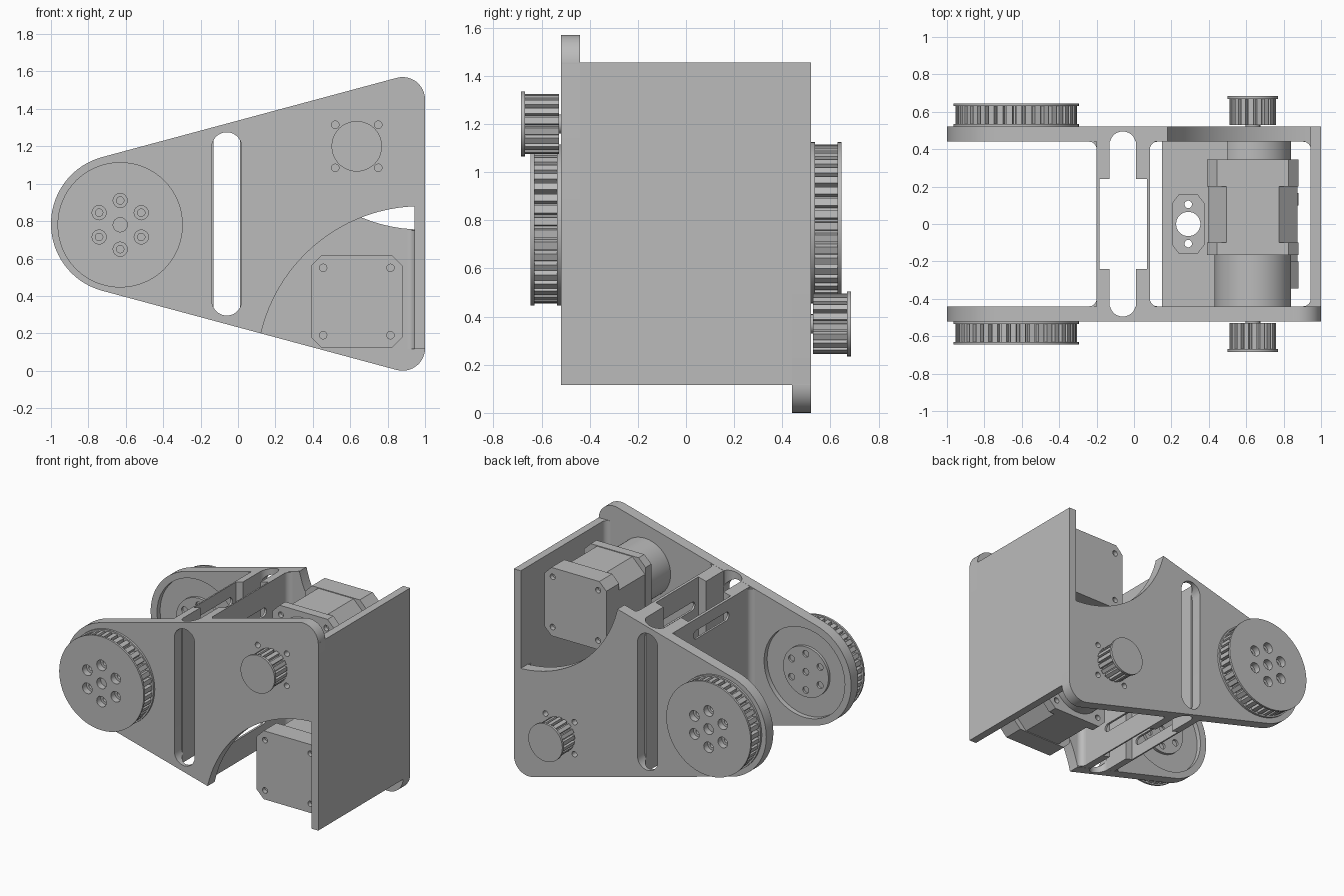
import bpy
import bmesh
from math import cos, sin, pi, radians
from mathutils import Matrix, Vector

if "Cube" in bpy.data.objects:
    bpy.data.objects.remove(bpy.data.objects["Cube"])

MID = 0.785                # height of the half-turn symmetry axis
IN, OUT = 0.44, 0.52       # inner and outer faces of the side plates
HUB = (-0.63, 0.78)
MOTOR = (0.635, 1.2)

grey = bpy.data.materials.new("machined_grey")
grey.use_nodes = True
grey.diffuse_color = (0.5, 0.5, 0.5, 1)
grey.node_tree.nodes["Principled BSDF"].inputs["Base Color"].default_value = (0.5, 0.5, 0.5, 1)


def prism(name, pts, a, b, axis="y"):
    """Extrude a 2D profile from a to b along an axis."""
    place = {"x": lambda u, v, t: (t, u, v),
             "y": lambda u, v, t: (u, t, v),
             "z": lambda u, v, t: (u, v, t)}[axis]
    bm = bmesh.new()
    low = [bm.verts.new(place(u, v, a)) for u, v in pts]
    high = [bm.verts.new(place(u, v, b)) for u, v in pts]
    bm.faces.new(low)
    bm.faces.new(high[::-1])
    for i in range(len(pts)):
        j = (i + 1) % len(pts)
        bm.faces.new((low[i], high[i], high[j], low[j]))
    bmesh.ops.recalc_face_normals(bm, faces=bm.faces)
    me = bpy.data.meshes.new(name)
    bm.to_mesh(me)
    bm.free()
    me.materials.append(grey)
    ob = bpy.data.objects.new(name, me)
    bpy.context.collection.objects.link(ob)
    return ob


def arc(c, r, start, end, n):
    return [(c[0] + r * cos(radians(start + (end - start) * i / n)),
             c[1] + r * sin(radians(start + (end - start) * i / n))) for i in range(n + 1)]


def circle(c, r, n=32):
    return arc(c, r, 0, 360, n)[:-1]


def rect(u0, u1, v0, v1):
    return [(u0, v0), (u1, v0), (u1, v1), (u0, v1)]


def slot(c, r, half):
    """Upright slot with round ends; half is its half length."""
    return (arc((c[0], c[1] + half - r), r, 0, 180, 14)
            + arc((c[0], c[1] - half + r), r, 180, 360, 14))


def cham(c, s, k):
    """Square with cut corners."""
    x, z = c
    return [(x + a, z + b) for a, b in ((s, k - s), (s, s - k), (s - k, s), (k - s, s),
                                        (-s, s - k), (-s, k - s), (k - s, -s), (s - k, -s))]


def ring(c, r, n, start=0):
    return [(c[0] + r * cos(radians(start + 360 * i / n)),
             c[1] + r * sin(radians(start + 360 * i / n))) for i in range(n)]


def corners(c, d):
    return [(c[0] + sx * d, c[1] + sz * d) for sx in (-1, 1) for sz in (-1, 1)]


def cut(ob, cutters):
    for c in cutters:
        mod = ob.modifiers.new("cut", "BOOLEAN")
        mod.operation = "DIFFERENCE"
        mod.solver = "EXACT"
        mod.object = c
    bpy.context.view_layer.update()
    new = bpy.data.meshes.new_from_object(ob.evaluated_get(bpy.context.evaluated_depsgraph_get()))
    ob.modifiers.clear()
    ob.data = new
    for c in cutters:
        bpy.data.objects.remove(c)
    return ob


def holes(pts, r, a, b, axis="y"):
    return [prism("hole", circle(p, r, 16), a, b, axis) for p in pts]


def toothed(c, r, depth, n):
    """Belt pulley outline with narrow grooves."""
    pts = []
    for i in range(n):
        for f, rad in ((0, r), (0.6, r), (0.7, r - depth), (0.9, r - depth)):
            t = 2 * pi * (i + f) / n
            pts.append((c[0] + rad * cos(t), c[1] + rad * sin(t)))
    return pts


def half(side, scoop_z, scoop_r):
    """One side plate with its pulleys and motor, built on the front side."""
    made = []

    def add(name, *args):
        made.append(prism(side + "_" + name, *args))
        return made[-1]

    # Side plate: tapered outline, scooped corner, long slot, hub pocket
    outline = (arc((HUB[0], MID), 0.37, 105, 255, 40)
               + arc((0.88, 0.12), 0.12, 255, 360, 12)
               + arc((0.88, 1.45), 0.12, 0, 105, 12))
    plate = add("plate", outline, -OUT, -IN)
    cut(plate, [prism("scoop", circle((0.98, scoop_z), scoop_r, 96), -1, 0),
                prism("slot", slot((-0.06, MID), 0.08, 0.49), -1, 0),
                prism("groove", slot((-0.06, 0), 0.07, 0.495), -1, 3, "z"),
                prism("pocket", circle(HUB, 0.32, 48), -0.475, 0)]
        + holes(corners(MOTOR, 0.115), 0.02, -1, 0))
    cut(add("hub", circle(HUB, 0.18, 40), -0.48, -0.455),
        holes(ring(HUB, 0.13, 6, 30) + [HUB], 0.024, -0.47, 0))

    # Large belt pulley with flanges and counterbored bolt circle
    add("pulley_teeth", toothed(HUB, 0.325, 0.025, 40), -0.63, -0.53)
    add("pulley_inner_flange", circle(HUB, 0.335, 64), -0.535, -OUT)
    face = add("pulley_outer_flange", circle(HUB, 0.335, 64), -0.645, -0.63)
    bolts = ring(HUB, 0.13, 6, 30)
    cut(face, holes(bolts + [HUB], 0.038, -1, 0))
    cut(made[-3], holes(bolts + [HUB], 0.038, -1, -0.6) + holes(bolts, 0.02, -0.61, -0.56))

    # Motor pinion
    add("pinion_shaft", circle(MOTOR, 0.04, 20), -0.6, -0.42)
    add("pinion_teeth", toothed(MOTOR, 0.125, 0.02, 18), -0.67, -0.528)
    add("pinion_flange", circle(MOTOR, 0.135, 40), -0.685, -0.668)

    # Geared motor: gearbox, end caps and narrower core
    add("gearbox", circle(MOTOR, 0.205, 48), -IN, -0.15)
    add("motor_core", cham(MOTOR, 0.24, 0.1), -0.12, 0.22)
    for name, a, b in (("front_cap", -0.165, -0.1), ("rear_cap", 0.2, 0.345)):
        cap = add("motor_" + name, cham(MOTOR, 0.245, 0.055), a, b)
        end = a if a < 0 else b
        cut(cap, holes(corners(MOTOR, 0.18), 0.02, end - 0.03, end + 0.03))
    return made


front = half("front", 0.0, 0.88)
back = half("back", -0.01, 0.825)
turn = Matrix.Translation((0, 0, 2 * MID)) @ Matrix.Rotation(pi, 4, "X")
for ob in back:
    ob.data.transform(turn)

# End wall joining the plates
prism("end_wall", rect(-OUT, OUT, 0.115, 1.455), 0.945, 1.0, "x")


# Cross webs: sloped ends, thinned middle, three lightening slots
def edge(x):
    return MID + 0.357 + 0.268 * (x + 0.726)


for name, x0, x1, thin0, thin1 in (("outer_web", -0.2, -0.13, -0.185, 0),
                                   ("inner_web", 0.01, 0.085, -0.1, 0.07)):
    web = prism(name, [(x0, 2 * MID - edge(x0)), (x1, 2 * MID - edge(x1)),
                       (x1, edge(x1)), (x0, edge(x0))], -IN, IN)
    cutters = [prism("thinning", rect(thin0, thin1, -0.24, 0.24), -1, 3, "z")]
    for z in (0.4, MID, 1.17):
        across = [(v, 2 * z - u + z - z) for u, v in slot((z, 0), 0.03, 0.2)]
        cutters.append(prism("lightening", across, -0.5, 0.5, "x"))
    cut(web, cutters)

# Middle shelf with a bored sensor seat
shelf = prism("middle_shelf", rect(0.15, 0.5, -IN, IN), 0.755, 0.815, "z")
seat = [(0.29 + sx * x, sy * y) for sx, sy, order in ((1, 1, 1), (-1, 1, -1), (-1, -1, 1), (1, -1, -1))
        for x, y in ((0.085, 0.11), (0.05, 0.155))[::order]]
cut(shelf, [prism("seat", seat, 0.805, 1, "z"), prism("bore", circle((0.29, 0), 0.065), 0, 1, "z")]
    + holes([(0.29, -0.105), (0.29, 0.105)], 0.02, 0, 1, "z"))


# Concave fillets where wall and webs meet the plates
def fillet(name, x, sx, sy, z0, z1, r=0.04):
    y = sy * IN
    curve = [(x + sx * r * (1 - sin(pi / 2 * i / 6)), y - sy * r * (1 - cos(pi / 2 * i / 6)))
             for i in range(7)]
    prism(name, [(x, y)] + curve, z0, z1, "z")


for sy, side in ((-1, "front"), (1, "back")):
    low, high = (0.88, 1.455) if sy < 0 else (0.115, 0.75)
    fillet(side + "_wall_fillet", 0.945, -1, sy, low, high)
    fillet(side + "_outer_web_fillet", -0.2, -1, sy, 2 * MID - edge(-0.24), edge(-0.24))
    fillet(side + "_inner_web_fillet", 0.085, 1, sy, 2 * MID - edge(0.085), edge(0.085))

# Smooth rounded sides, keep crisp edges
bpy.ops.object.select_all(action="DESELECT")
for ob in bpy.context.collection.objects:
    if ob.type == "MESH":
        ob.select_set(True)
        bpy.context.view_layer.objects.active = ob
bpy.ops.object.shade_smooth_by_angle(angle=radians(25))
